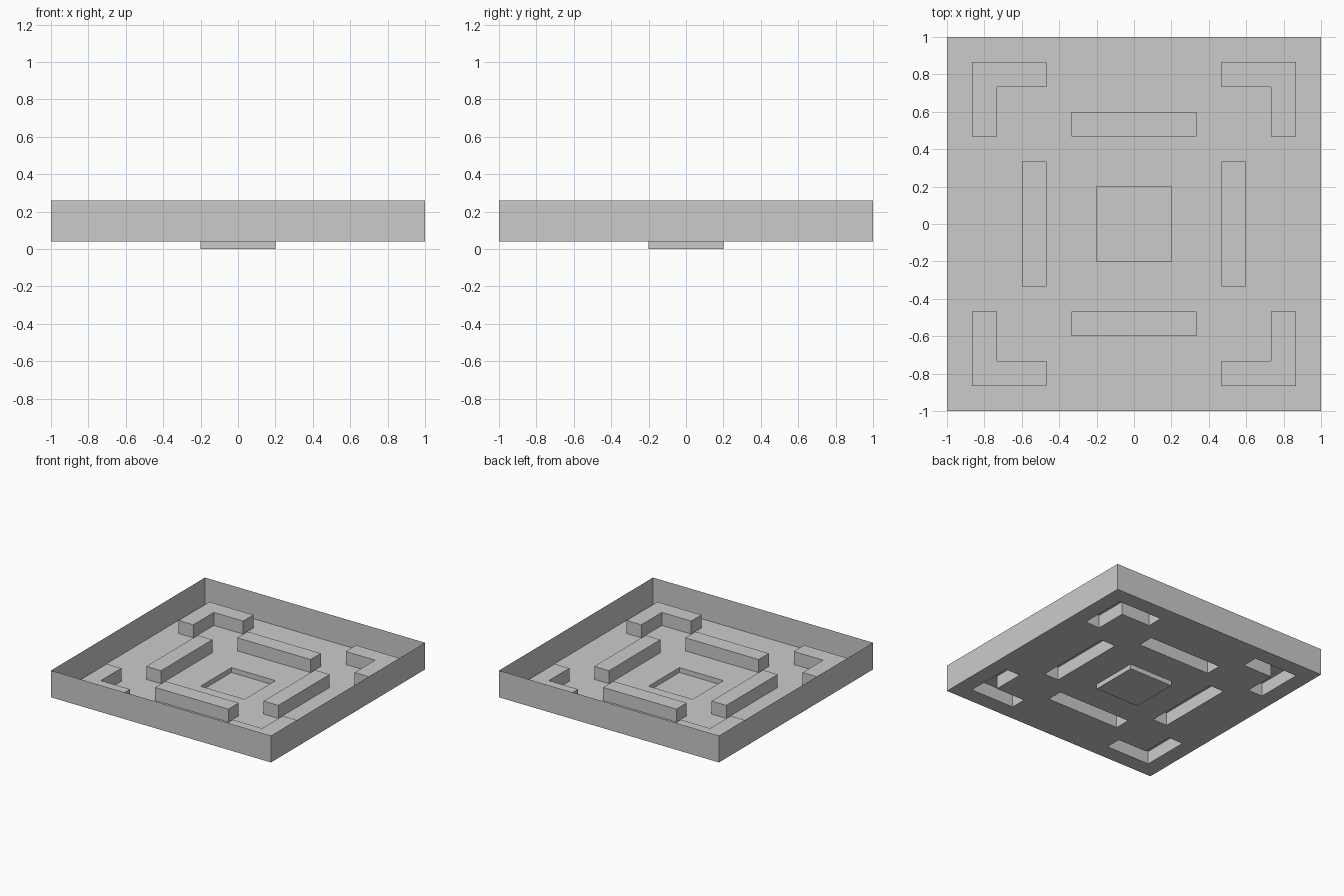
import bpy, bmesh

if "Cube" in bpy.data.objects:
    bpy.data.objects.remove(bpy.data.objects["Cube"])

U = 1 / 15                       # layout module of the pressed pattern
FLOOR, RAISED, SUNK, RIM = 0.04, 0.147, 0.0, 0.26
half = [3, 5, 7, 9, 11, 13, 15]
grid = [-v for v in reversed(half)] + half
N = len(grid) - 1


def height(i, j):
    """Level of one grid cell; everything outside the tray is the rim."""
    if not (0 <= i < N and 0 <= j < N):
        return RIM
    x = abs(grid[i] + grid[i + 1]) / 2
    y = abs(grid[j] + grid[j + 1]) / 2
    lo, hi = min(x, y), max(x, y)
    if hi < 3:
        return SUNK                          # centre foot
    if 7 < hi < 9 and lo < 5:
        return RAISED                        # four bars
    if 11 < hi < 13 and 7 < lo < 13:
        return RAISED                        # L-shaped corner ridges
    return FLOOR


bm = bmesh.new()


def quad(points):
    bm.faces.new([bm.verts.new(p) for p in points])


def step(a, b, z0, z1):
    """Vertical wall joining two levels along the edge a-b."""
    if z0 != z1:
        quad([(*a, z0), (*b, z0), (*b, z1), (*a, z1)])


# Pressed floor sheet
for i in range(N):
    for j in range(N):
        x0, x1 = grid[i] * U, grid[i + 1] * U
        y0, y1 = grid[j] * U, grid[j + 1] * U
        z = height(i, j)
        quad([(x0, y0, z), (x1, y0, z), (x1, y1, z), (x0, y1, z)])

# Side walls of the bars, ridges, foot and outer rim
for i in range(N + 1):
    for j in range(N):
        x = grid[i] * U
        a, b = (x, grid[j] * U), (x, grid[j + 1] * U)
        step(a, b, height(i - 1, j), height(i, j))
        a, b = (a[1], a[0]), (b[1], b[0])
        step(a, b, height(j, i - 1), height(j, i))

bmesh.ops.remove_doubles(bm, verts=bm.verts, dist=1e-4)
bmesh.ops.recalc_face_normals(bm, faces=bm.faces)

# Keep the floor facing up
bm.normal_update()
if sum(f.normal.z for f in bm.faces) < 0:
    bmesh.ops.reverse_faces(bm, faces=bm.faces)

mesh = bpy.data.meshes.new("tray")
bm.to_mesh(mesh)
bm.free()
tray = bpy.data.objects.new("tray", mesh)
bpy.context.collection.objects.link(tray)
